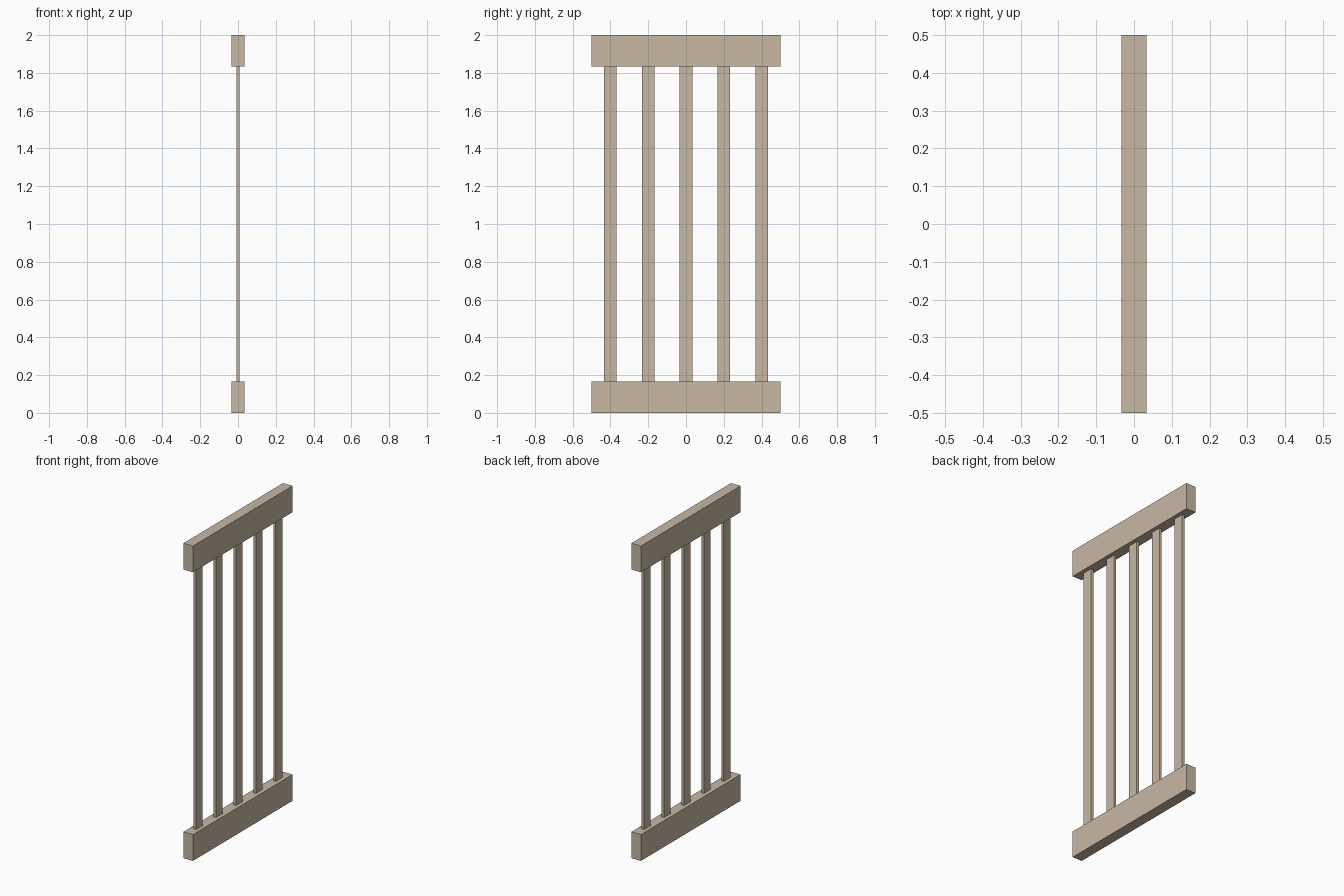
import bpy

if "Cube" in bpy.data.objects:
    bpy.data.objects.remove(bpy.data.objects["Cube"])

wood = bpy.data.materials.new("pale_wood")
wood.diffuse_color = (0.58, 0.48, 0.37, 1.0)
wood.use_nodes = True
wood.node_tree.nodes["Principled BSDF"].inputs["Base Color"].default_value = wood.diffuse_color

HEIGHT = 2.0
RAIL = (0.0667, 1.0, 0.1667)      # thickness, length, height
SLAT_THICK, SLAT_WIDTH = 0.0167, 0.0667


def box(name, size, centre):
    bpy.ops.mesh.primitive_cube_add(size=1, location=centre)
    ob = bpy.context.object
    ob.name = name
    ob.scale = size
    bpy.ops.object.transform_apply(location=False, rotation=False, scale=True)
    ob.data.materials.append(wood)
    return ob


# Bottom and top rails
box("bottom_rail", RAIL, (0, 0, RAIL[2] / 2))
box("top_rail", RAIL, (0, 0, HEIGHT - RAIL[2] / 2))

# Five flat vertical slats between the rails
for i in range(5):
    box(f"slat_{i + 1}", (SLAT_THICK, SLAT_WIDTH, HEIGHT - 2 * RAIL[2]),
        (0, (i - 2) * 0.2, HEIGHT / 2))
